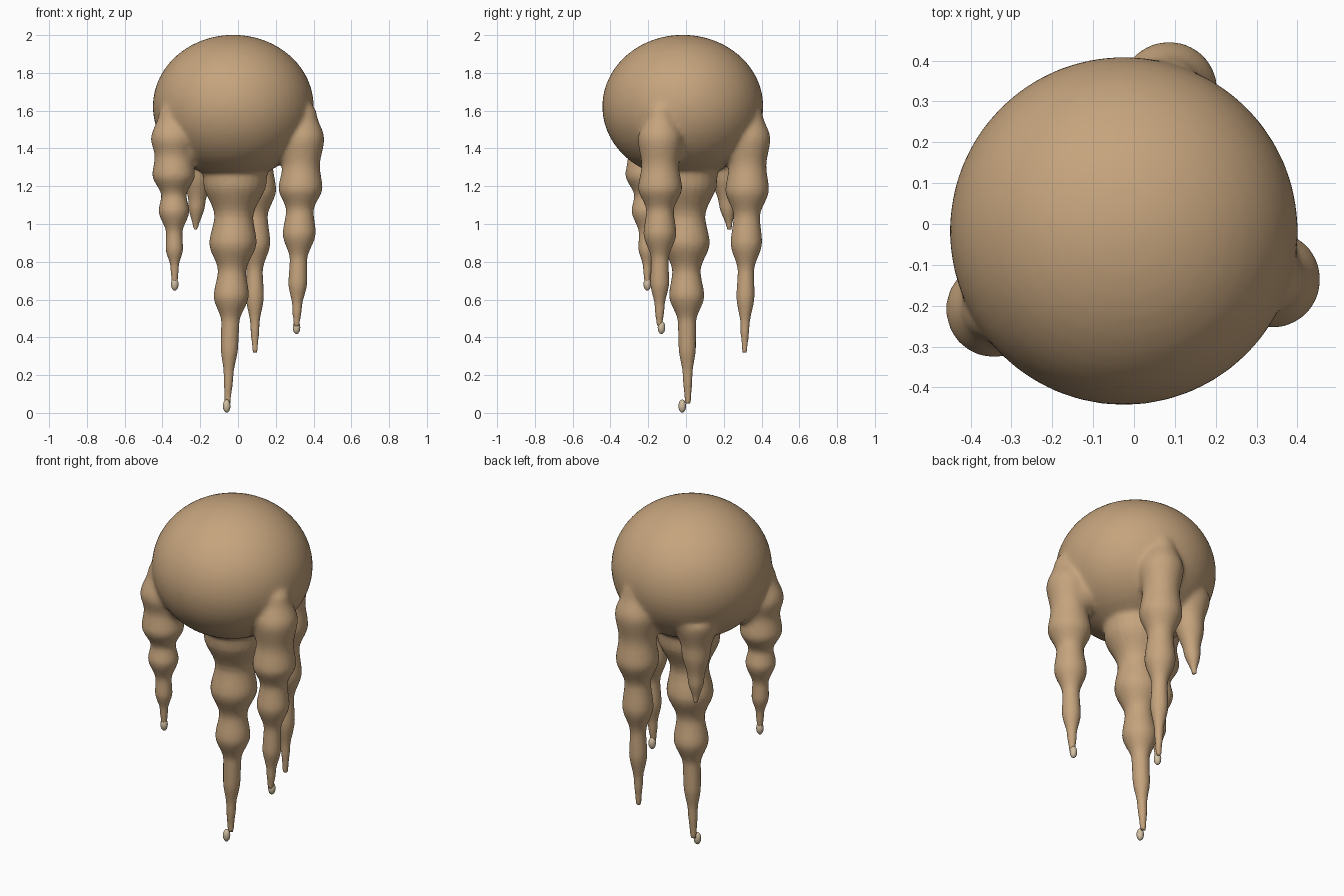
import bpy
import bmesh
import math
from mathutils import Matrix, Vector

cube = bpy.data.objects.get("Cube")
if cube:
    bpy.data.objects.remove(cube, do_unlink=True)


def make_material(name, rgb):
    mat = bpy.data.materials.new(name)
    mat.use_nodes = True
    mat.diffuse_color = (*rgb, 1)
    bsdf = next(n for n in mat.node_tree.nodes if n.type == 'BSDF_PRINCIPLED')
    bsdf.inputs["Base Color"].default_value = (*rgb, 1)
    return mat


def add_object(name, bm, mat):
    mesh = bpy.data.meshes.new(name)
    bm.to_mesh(mesh)
    bm.free()
    obj = bpy.data.objects.new(name, mesh)
    bpy.context.collection.objects.link(obj)
    mesh.materials.append(mat)
    mesh.shade_smooth()
    return obj


def add_ellipsoid(bm, centre, radii, segments):
    matrix = Matrix.Translation(centre) @ Matrix.Diagonal((*radii, 1))
    bmesh.ops.create_uvsphere(bm, u_segments=segments, v_segments=segments // 2,
                              radius=1, matrix=matrix)


def add_tentacle(bm, top, tip, profile, sides=24, steps=6):
    """Loft rings along a slanted axis; the profile lists (height, radius)."""
    samples = []
    for (z0, r0), (z1, r1) in zip(profile, profile[1:]):
        for i in range(steps):
            t = i / steps
            ease = t * t * (3 - 2 * t)
            samples.append((z0 + (z1 - z0) * t, r0 + (r1 - r0) * ease))
    samples.append(profile[-1])
    z_top, z_tip = profile[0][0], profile[-1][0]
    rings = []
    for z, r in samples:
        t = (z_top - z) / (z_top - z_tip)
        centre = Vector((*Vector(top).lerp(Vector(tip), t), z))
        ring = []
        for k in range(sides):
            a = math.tau * k / sides
            ring.append(bm.verts.new(centre + r * Vector((math.cos(a), math.sin(a), 0))))
        rings.append(ring)
    for upper, lower in zip(rings, rings[1:]):
        for k in range(sides):
            n = (k + 1) % sides
            bm.faces.new((upper[k], lower[k], lower[n], upper[n]))
    bm.faces.new(rings[0])
    bm.faces.new(rings[-1][::-1])


def add_outer_tentacle(bm, top, tip, profile):
    """A tentacle with a rounded shoulder and a root reaching into the body."""
    shoulder = [(1.68, 0.02), (1.59, 0.075), (1.45, 0.12)]
    add_tentacle(bm, top, tip, shoulder + profile)
    add_ellipsoid(bm, (top[0] * 0.83, top[1] * 0.83, 1.43), (0.115, 0.115, 0.14), 24)


tan = make_material("tan_skin", (0.56, 0.37, 0.205))
cream = make_material("cream_tip", (0.64, 0.52, 0.36))

# Round body
bm = bmesh.new()
add_ellipsoid(bm, (-0.025, -0.017, 1.622), (0.427, 0.427, 0.38), 48)

# Long central tentacle
add_tentacle(bm, (-0.01, -0.005), (-0.055, 0.01), [
    (1.4, 0.19), (1.22, 0.168), (1.04, 0.103), (0.9, 0.125), (0.75, 0.075),
    (0.62, 0.093), (0.48, 0.048), (0.35, 0.046), (0.2, 0.026), (0.05, 0.016)])

# Left, right and back tentacles
add_outer_tentacle(bm, (0.345, -0.135), (0.31, -0.14), [
    (1.31, 0.1), (1.19, 0.116), (1.07, 0.073), (0.95, 0.087), (0.81, 0.046),
    (0.69, 0.05), (0.56, 0.026), (0.46, 0.016)])
add_outer_tentacle(bm, (-0.345, -0.21), (-0.335, -0.205), [
    (1.36, 0.1), (1.26, 0.114), (1.15, 0.067), (1.07, 0.081), (0.95, 0.043),
    (0.87, 0.046), (0.77, 0.022), (0.69, 0.016)])
add_outer_tentacle(bm, (0.085, 0.332), (0.09, 0.31), [
    (1.31, 0.1), (1.18, 0.115), (1.04, 0.07), (0.9, 0.083), (0.75, 0.043),
    (0.62, 0.048), (0.46, 0.024), (0.32, 0.014)])

# Short back stub
add_tentacle(bm, (-0.2, 0.19), (-0.225, 0.23), [
    (1.45, 0.13), (1.27, 0.08), (1.1, 0.044), (0.97, 0.013)])

bmesh.ops.recalc_face_normals(bm, faces=bm.faces)
body = add_object("body_with_tentacles", bm, tan)

# Fuse the parts, then soften only the upper joins
bpy.context.view_layer.objects.active = body
body.select_set(True)
fuse = body.modifiers.new("fuse", 'REMESH')
fuse.mode = 'VOXEL'
fuse.voxel_size = 0.01
fuse.use_smooth_shade = True
bpy.ops.object.modifier_apply(modifier=fuse.name)
joins = body.vertex_groups.new(name="joins")
for v in body.data.vertices:
    weight = min(1.0, max(0.0, (v.co.z - 1.2) / 0.1))
    if weight > 0:
        joins.add([v.index], weight, 'REPLACE')
soften = body.modifiers.new("soften", 'SMOOTH')
soften.vertex_group = joins.name
soften.factor = 0.5
soften.iterations = 25
reduce = body.modifiers.new("reduce", 'DECIMATE')
reduce.ratio = 0.4

# Pale beads at the tentacle tips
beads = {
    "central_bead": (-0.06, -0.02, 0.036),
    "left_bead": (0.31, -0.13, 0.452),
    "right_bead": (-0.335, -0.205, 0.682),
}
for name, centre in beads.items():
    bm = bmesh.new()
    add_ellipsoid(bm, centre, (0.02, 0.02, 0.035), 16)
    add_object(name, bm, cream)
